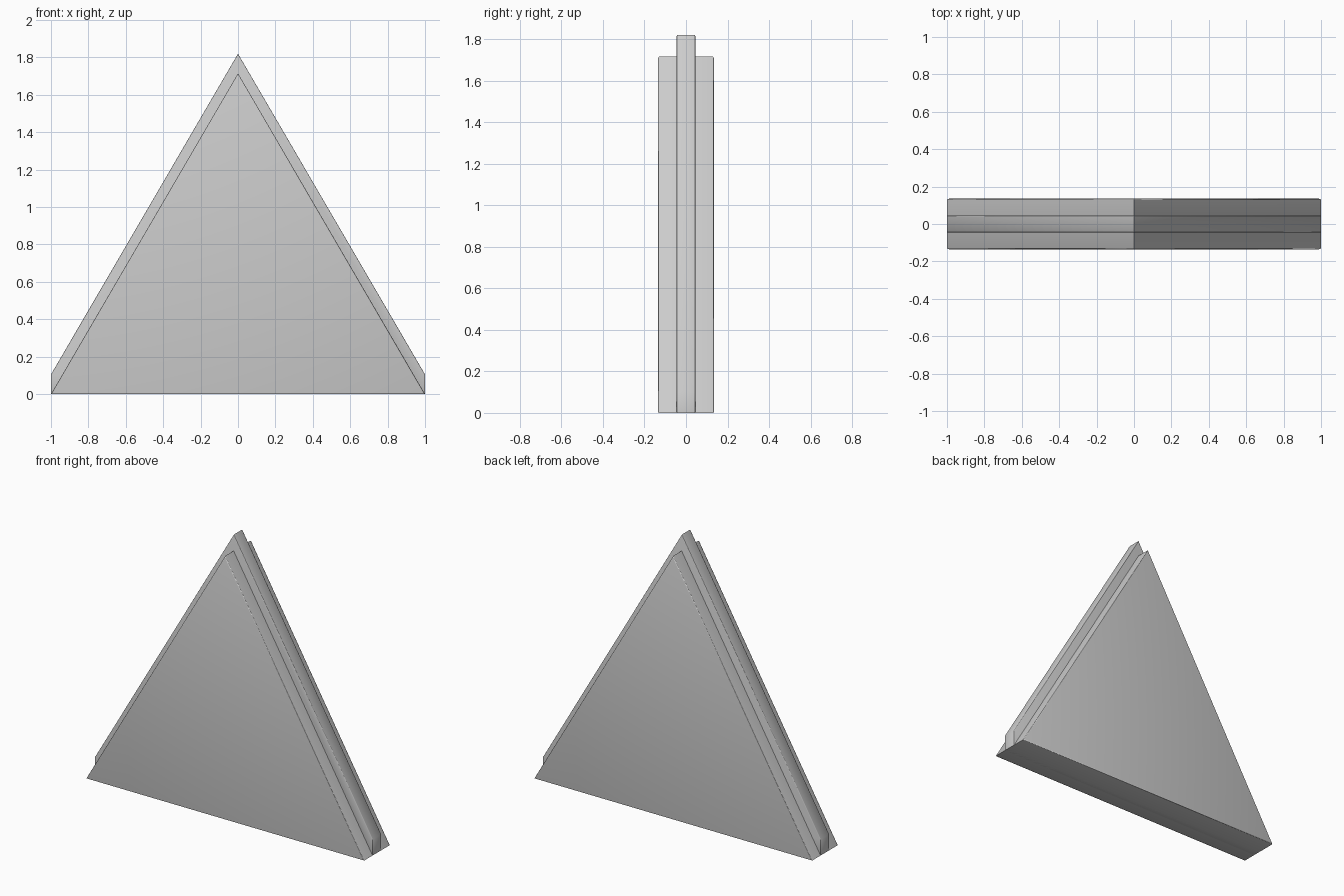
import bpy
import bmesh
import math

cube = bpy.data.objects.get("Cube")
if cube:
    bpy.data.objects.remove(cube, do_unlink=True)

# Plain grey finish
grey = bpy.data.materials.new("light_grey")
grey.use_nodes = True
colour = (0.6, 0.6, 0.6, 1)
grey.diffuse_color = colour
grey.node_tree.nodes["Principled BSDF"].inputs["Base Color"].default_value = colour


def slab(name, outline, half_depth, rim):
    """Extrude an x-z outline along y and soften its front and back rims."""
    bm = bmesh.new()
    face = bm.faces.new([bm.verts.new((x, -half_depth, z)) for x, z in outline])
    result = bmesh.ops.extrude_face_region(bm, geom=[face])
    back = [v for v in result["geom"] if isinstance(v, bmesh.types.BMVert)]
    bmesh.ops.translate(bm, verts=back, vec=(0, 2 * half_depth, 0))
    bmesh.ops.recalc_face_normals(bm, faces=bm.faces)
    rims = [e for e in bm.edges if abs(e.verts[0].co.y - e.verts[1].co.y) < 1e-4]
    bmesh.ops.bevel(bm, geom=rims, offset=rim, segments=2, profile=0.5,
                    affect="EDGES", clamp_overlap=True)
    mesh = bpy.data.meshes.new(name)
    bm.to_mesh(mesh)
    bm.free()
    mesh.materials.append(grey)
    obj = bpy.data.objects.new(name, mesh)
    bpy.context.collection.objects.link(obj)
    bpy.ops.object.select_all(action="DESELECT")
    obj.select_set(True)
    bpy.context.view_layer.objects.active = obj
    bpy.ops.object.shade_smooth_by_angle(angle=math.radians(50))
    return obj


# Thick triangular body
slab("triangle_body", [(-1, 0), (1, 0), (0, 1.715)], 0.135, 0.006)

# Raised central ridge along both sloping sides
slab("central_ridge", [(-1, 0), (1, 0), (1, 0.105), (0, 1.82), (-1, 0.105)],
     0.045, 0.004)
